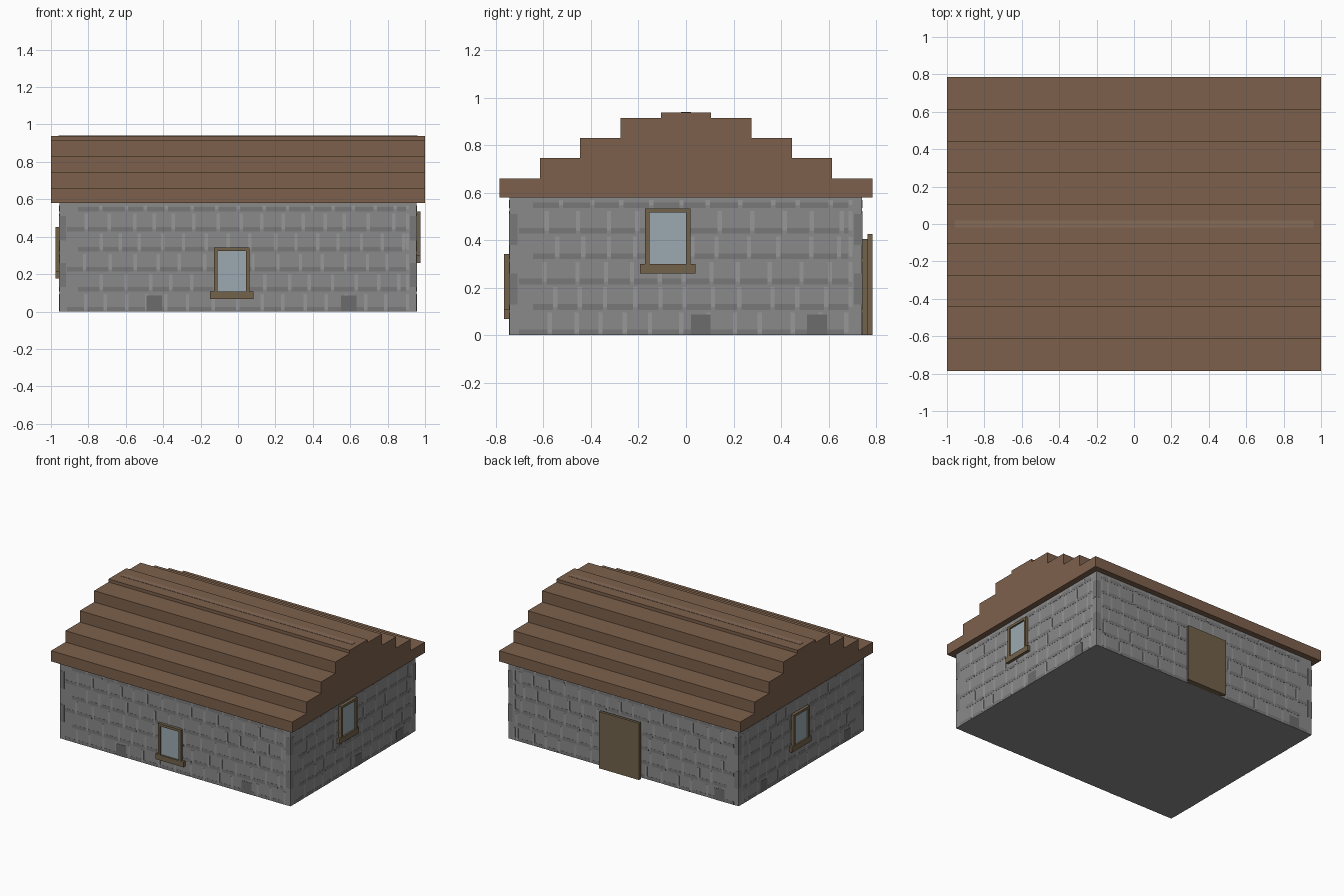
import bpy, bmesh, random
from mathutils import Vector

if "Cube" in bpy.data.objects:
    bpy.data.objects.remove(bpy.data.objects["Cube"])

random.seed(4)
WX, WY0, WY1, WH = 0.955, -0.743, 0.741, 0.58


def material(name, r, g, b):
    m = bpy.data.materials.new(name)
    m.diffuse_color = (r, g, b, 1)
    m.use_nodes = True
    m.node_tree.nodes["Principled BSDF"].inputs["Base Color"].default_value = m.diffuse_color
    return m


STONE = material("stone", 0.255, 0.255, 0.255)
DARK = material("dark_stone", 0.19, 0.19, 0.19)
LIGHT = material("light_stone", 0.31, 0.31, 0.31)
BASE = material("base_stone", 0.15, 0.15, 0.15)
ROOF = material("roof_wood", 0.205, 0.118, 0.072)
RIDGE = material("ridge_wood", 0.24, 0.145, 0.095)
FRAME = material("frame_wood", 0.17, 0.125, 0.07)
GLASS = material("glass", 0.33, 0.4, 0.44)


def make(name, boxes, mat):
    """One object from a list of (low corner, high corner) boxes."""
    bm = bmesh.new()
    for lo, hi in boxes:
        geo = bmesh.ops.create_cube(bm, size=1)
        for v in geo["verts"]:
            v.co = Vector([lo[i] if v.co[i] < 0 else hi[i] for i in range(3)])
    me = bpy.data.meshes.new(name)
    bm.to_mesh(me)
    bm.free()
    me.materials.append(mat)
    ob = bpy.data.objects.new(name, me)
    bpy.context.collection.objects.link(ob)
    return ob


def on_wall(side, u0, u1, z0, z1, d0, d1):
    """Box on a wall: u along the wall, d outwards from it."""
    if side in ("front", "back"):
        a, b = (WY0 - d1, WY0 - d0) if side == "front" else (WY1 + d0, WY1 + d1)
        return (u0, a, z0), (u1, b, z1)
    a, b = (WX + d0, WX + d1) if side == "right" else (-WX - d1, -WX - d0)
    return (a, u0, z0), (b, u1, z1)


# Walls
make("walls", [((-WX, WY0, 0), (WX, WY1, WH))], STONE)

# Stonework: shaded courses, pale joints, corner stones and base stones
base_stones = {"front": (-0.49, 0.55), "right": (0.02, 0.51),
               "back": (-0.84,), "left": (0.40, -0.59)}
courses = [0.0, 0.107, 0.214, 0.32, 0.428, 0.535]
for side in base_stones:
    lo, hi = (-WX, WX) if side in ("front", "back") else (WY0, WY1)
    dark, light = [], []
    for i, z in enumerate(courses):
        top = courses[i + 1] if i < 5 else WH
        u = lo + 0.04 + (i % 2) * 0.06
        while u < hi - 0.06:
            end = min(u + random.uniform(0.10, 0.14), hi - 0.04)
            dark.append(on_wall(side, u, end - 0.018, z, z + 0.024, -0.002, 0.001))
            light.append(on_wall(side, end - 0.018, end, z + 0.012, top - 0.012,
                                 -0.002, 0.001))
            u = end
    for a, b in ((lo, lo + 0.035), (hi - 0.035, hi)):
        for z in (0.13, 0.38):
            dark.append(on_wall(side, a, b, z, z + 0.13, -0.002, 0.0012))
    make(side + "_stone_shading", dark, DARK)
    make(side + "_stone_joints", light, LIGHT)
    make(side + "_base_stones",
         [on_wall(side, u, u + 0.083, 0, 0.087, -0.002, 0.002)
          for u in base_stones[side]], BASE)

# Stepped roof as one extruded profile
half = [(0.785, 0.58), (0.785, 0.66), (0.615, 0.66), (0.615, 0.745),
        (0.445, 0.745), (0.445, 0.83), (0.275, 0.83), (0.275, 0.915),
        (0.105, 0.915), (0.105, 0.938)]
profile = half + [(-y, z) for y, z in reversed(half)]
bm = bmesh.new()
face = bm.faces.new([bm.verts.new((-1, y, z)) for y, z in profile])
ext = bmesh.ops.extrude_face_region(bm, geom=[face])
for v in ext["geom"]:
    if isinstance(v, bmesh.types.BMVert):
        v.co.x = 1
bmesh.ops.recalc_face_normals(bm, faces=bm.faces)
mesh = bpy.data.meshes.new("roof")
bm.to_mesh(mesh)
bm.free()
mesh.materials.append(ROOF)
bpy.context.collection.objects.link(bpy.data.objects.new("roof", mesh))

# Ridge strip
make("ridge_strip", [((-0.96, -0.02, 0.93), (0.96, 0.02, 0.94))], RIDGE)


# Windows: two jambs, a head, a wider sill and recessed glass
def window(side, c, z):
    t, w, d = 0.018, 0.095, 0.022
    s, top = z + 0.04, z + 0.274
    make(side + "_window_frame", [
        on_wall(side, c - w, c - w + t, s, top, -0.005, d),
        on_wall(side, c + w - t, c + w, s, top, -0.005, d),
        on_wall(side, c - w + t, c + w - t, top - t, top, -0.005, d)], FRAME)
    make(side + "_window_sill",
         [on_wall(side, c - 0.116, c + 0.116, z, s, -0.005, d)], FRAME)
    make(side + "_window_glass",
         [on_wall(side, c - w + t, c + w - t, s, top - t, -0.005, 0.01)], GLASS)


window("front", -0.033, 0.068)
window("right", -0.077, 0.26)
window("left", 0.023, 0.177)

# Door on the back wall: inner leaf and slightly larger outer panel
make("door_leaf", [on_wall("back", -0.14, 0.15, 0, 0.405, -0.005, 0.024)], FRAME)
make("door_panel", [on_wall("back", -0.16, 0.172, 0, 0.425, 0.023, 0.043)], FRAME)
